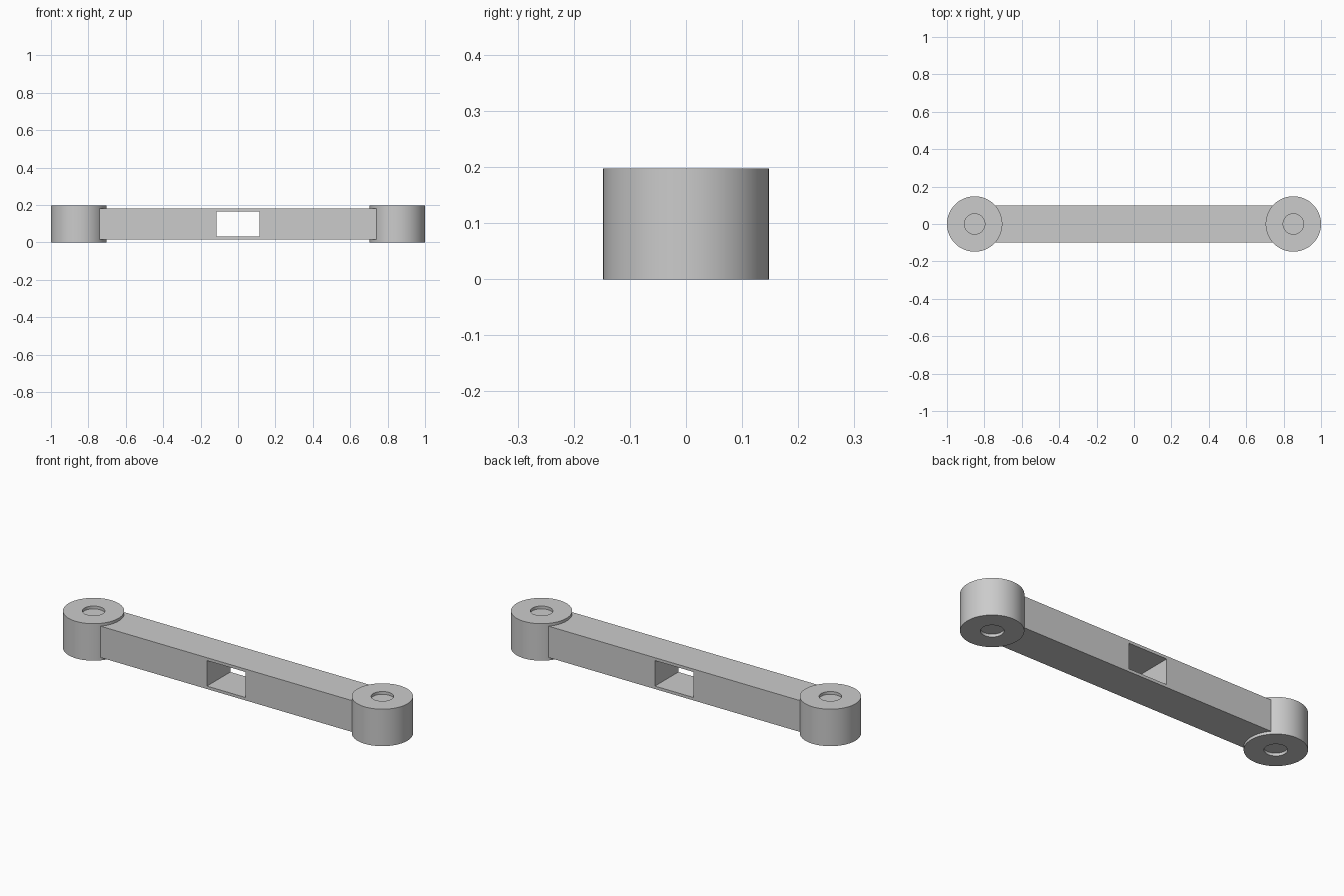
import bpy

cube = bpy.data.objects.get("Cube")
if cube:
    bpy.data.objects.remove(cube, do_unlink=True)

HEIGHT = 0.197        # boss height
MID = HEIGHT / 2
BOSS_X = 0.852        # boss centre distance
BOSS_R = 0.148
HOLE_R = 0.0545

# Single light grey finish
grey = bpy.data.materials.new("light_grey")
grey.use_nodes = True
colour = (0.6, 0.6, 0.6, 1)
grey.diffuse_color = colour
grey.node_tree.nodes["Principled BSDF"].inputs["Base Color"].default_value = colour


def box(name, size):
    bpy.ops.mesh.primitive_cube_add(size=1, location=(0, 0, MID))
    obj = bpy.context.object
    obj.name = name
    obj.scale = size
    bpy.ops.object.transform_apply(location=False, rotation=False, scale=True)
    obj.data.materials.append(grey)
    return obj


def cylinder(name, x, radius, depth):
    bpy.ops.mesh.primitive_cylinder_add(vertices=96, radius=radius, depth=depth,
                                        location=(x, 0, MID))
    obj = bpy.context.object
    obj.name = name
    obj.data.materials.append(grey)
    return obj


def cut(target, cutter):
    mod = target.modifiers.new("cut", "BOOLEAN")
    mod.operation = "DIFFERENCE"
    mod.solver = "EXACT"
    mod.object = cutter
    bpy.context.view_layer.objects.active = target
    bpy.ops.object.modifier_apply(modifier=mod.name)
    bpy.data.objects.remove(cutter, do_unlink=True)


# Link bar, its ends running through the bosses and closing their bores
bar = box("link_bar", (1.86, 0.197, 0.167))
cut(bar, box("window_cutter", (0.228, 0.4, 0.136)))

# Round bored boss at each end
for side, sign in (("left", 1), ("right", -1)):
    boss = cylinder(side + "_boss", sign * BOSS_X, BOSS_R, HEIGHT)
    cut(boss, cylinder("bore_cutter", sign * BOSS_X, HOLE_R, HEIGHT * 2))
    bpy.ops.object.select_all(action="DESELECT")
    boss.select_set(True)
    bpy.context.view_layer.objects.active = boss
    bpy.ops.object.shade_smooth_by_angle()
